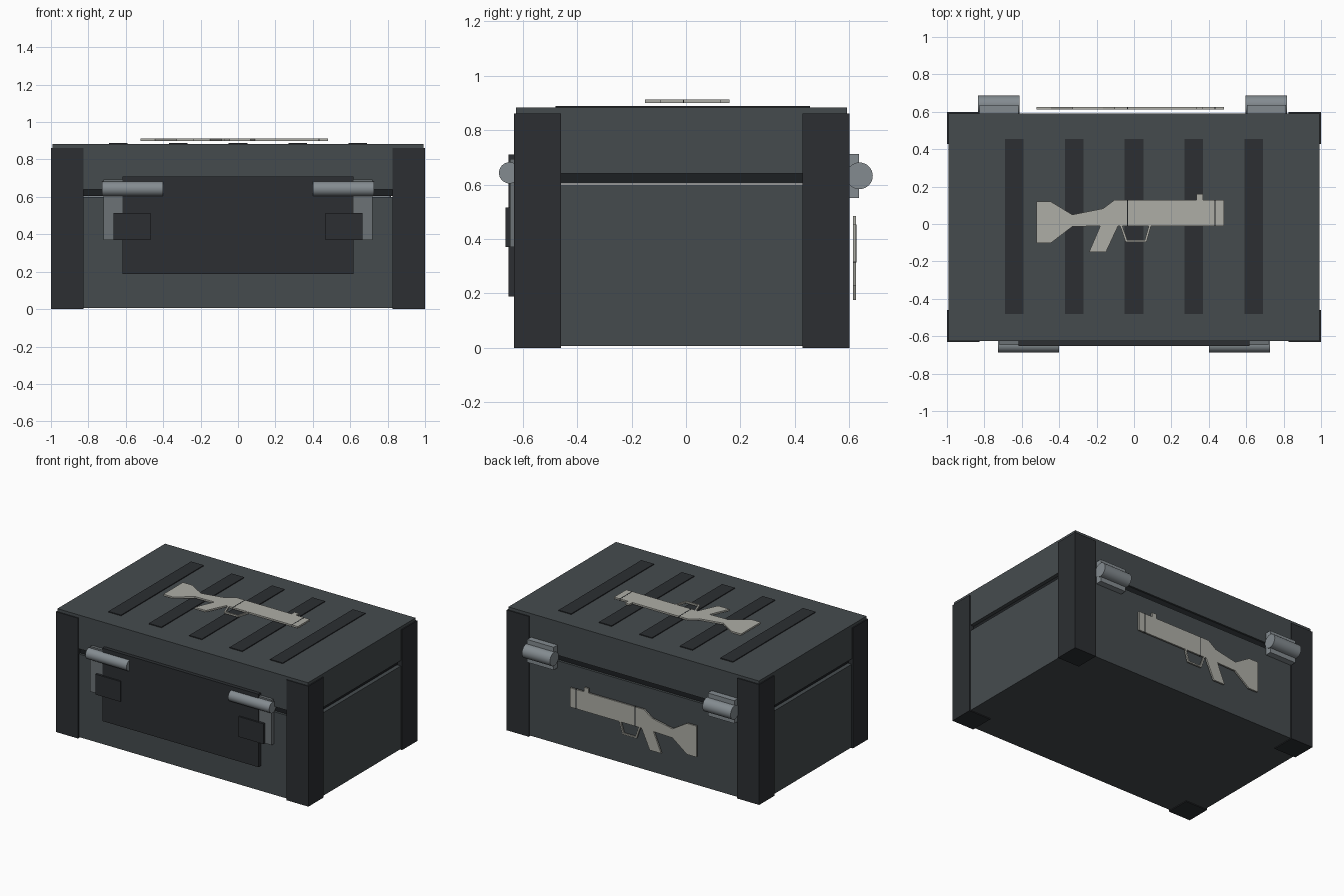
import bpy, bmesh, math
from mathutils import Matrix

if "Cube" in bpy.data.objects:
    bpy.data.objects.remove(bpy.data.objects["Cube"])


def material(name, r, g, b):
    m = bpy.data.materials.new(name)
    m.diffuse_color = (r, g, b, 1)
    m.use_nodes = True
    m.node_tree.nodes["Principled BSDF"].inputs["Base Color"].default_value = m.diffuse_color
    return m


PANEL = material("panel_grey", 0.060, 0.071, 0.076)
DARK = material("dark_trim", 0.025, 0.028, 0.032)
BLACK = material("seam_black", 0.012, 0.014, 0.016)
METAL = material("metal", 0.23, 0.26, 0.28)
BRACKET = material("bracket_grey", 0.15, 0.17, 0.18)
PALE = material("pale_emblem", 0.42, 0.42, 0.38)


def finish(name, bm, mat, matrix=Matrix()):
    bmesh.ops.recalc_face_normals(bm, faces=bm.faces)
    me = bpy.data.meshes.new(name)
    bm.to_mesh(me)
    bm.free()
    me.materials.append(mat)
    ob = bpy.data.objects.new(name, me)
    ob.matrix_world = matrix
    bpy.context.collection.objects.link(ob)
    return ob


def box(name, x, y, z, mat, matrix=Matrix()):
    """Box from (min, max) pairs."""
    bm = bmesh.new()
    bmesh.ops.create_cube(bm, size=1)
    for v in bm.verts:
        v.co = [(a + b) / 2 + c * (b - a) for (a, b), c in zip((x, y, z), v.co)]
    return finish(name, bm, mat, matrix)


def rod(name, x, y, z, r, mat):
    """Round bar along x."""
    bpy.ops.mesh.primitive_cylinder_add(vertices=32, radius=r, depth=x[1] - x[0],
                                        location=((x[0] + x[1]) / 2, y, z),
                                        rotation=(0, math.pi / 2, 0))
    ob = bpy.context.object
    ob.name = name
    ob.data.materials.append(mat)
    bpy.ops.object.shade_smooth_by_angle(angle=math.radians(35))


def plate(name, points, depth, mat, matrix):
    """Flat outline in the local xy plane, thickened along local z."""
    bm = bmesh.new()
    face = bm.faces.new([bm.verts.new((px, py, 0)) for px, py in points])
    out = bmesh.ops.extrude_face_region(bm, geom=[face])["geom"]
    bmesh.ops.translate(bm, vec=(0, 0, depth),
                        verts=[g for g in out if isinstance(g, bmesh.types.BMVert)])
    return finish(name, bm, mat, matrix)


# Crate body, recessed seam and lid
box("crate_body", (-0.99, 0.99), (-0.62, 0.59), (0.006, 0.60), PANEL)
box("lid_seam", (-0.965, 0.965), (-0.61, 0.58), (0.604, 0.645), BLACK)
box("lid", (-0.992, 0.992), (-0.625, 0.592), (0.64, 0.882), PANEL)

# Corner posts
for sx in (-1, 1):
    xs = tuple(sorted((sx * 0.825, sx)))
    for label, ys in (("front", (-0.632, -0.46)), ("back", (0.428, 0.60))):
        box(f"{label}_corner_post", xs, ys, (0, 0.861), DARK)

# Lid ribs
for i in range(-2, 3):
    box("lid_rib", (i * 0.32 - 0.05, i * 0.32 + 0.05), (-0.48, 0.455), (0.87, 0.888), DARK)

# Front plate, latches and rear hinges
box("front_plate", (-0.618, 0.618), (-0.652, -0.61), (0.188, 0.71), DARK)
for s in (-1, 1):
    def span(a, b):
        return tuple(sorted((s * a, s * b)))
    box("latch_bracket", span(0.60, 0.718), (-0.646, -0.61), (0.37, 0.693), BRACKET)
    box("latch_block", span(0.468, 0.665), (-0.663, -0.615), (0.37, 0.515), DARK)
    rod("latch_rod", span(0.402, 0.728), -0.648, 0.643, 0.039, METAL)
    dx = -0.007
    a, b = span(0.61, 0.82)
    box("hinge_leaf", (a + dx, b + dx), (0.585, 0.635), (0.55, 0.713), METAL)
    a, b = span(0.604, 0.826)
    rod("hinge_barrel", (a + dx, b + dx), 0.637, 0.632, 0.049, METAL)

# Silhouette emblems on the lid and the back
OUTLINE = [(-0.52, 0.12), (-0.445, 0.12), (-0.33, 0.05), (-0.165, 0.083), (-0.105, 0.128),
           (0.335, 0.128), (0.335, 0.16), (0.37, 0.16), (0.37, 0.128), (0.48, 0.128),
           (0.48, -0.01), (-0.085, -0.01), (-0.15, -0.15), (-0.24, -0.15), (-0.18, -0.01),
           (-0.33, -0.014), (-0.445, -0.102), (-0.52, -0.102)]
GUARD = [(-0.075, -0.008), (-0.045, -0.095), (0.067, -0.095), (0.092, -0.008),
         (0.080, -0.008), (0.058, -0.085), (-0.036, -0.085), (-0.063, -0.008)]
on_lid = Matrix.Translation((0, 0, 0.900))
on_back = Matrix.Translation((0, 0.625, 0.325)) @ Matrix.Rotation(math.pi / 2, 4, 'X')
for label, m in (("lid", on_lid), ("back", on_back)):
    plate(f"{label}_emblem", OUTLINE, 0.012, PALE, m)
    plate(f"{label}_emblem_loop", GUARD, 0.012, PALE, m)
    for gx in (-0.034, 0.433):
        box(f"{label}_emblem_groove", (gx - 0.003, gx + 0.003), (-0.0105, 0.1285),
            (-0.0005, 0.0125), BLACK, m)
